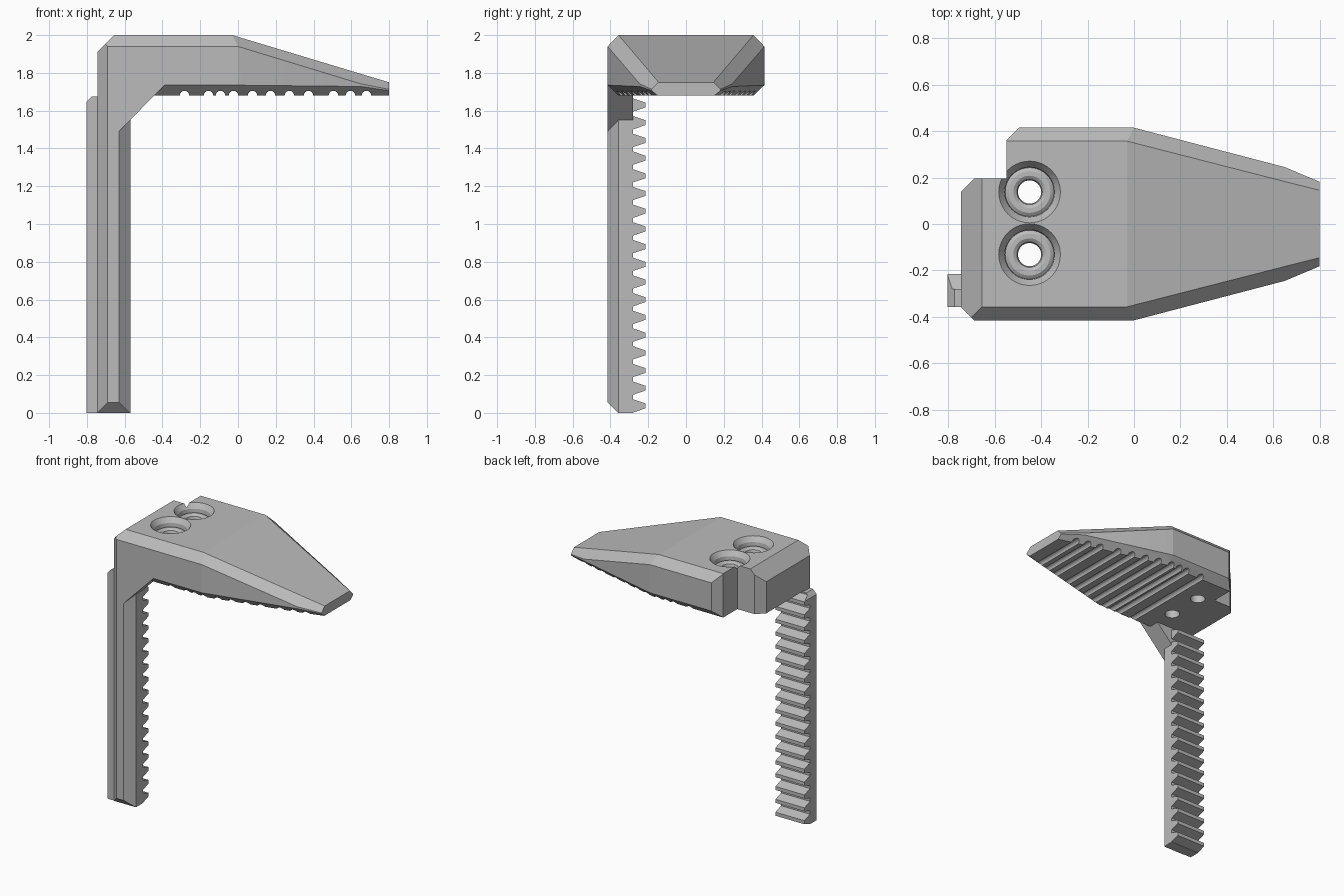
import bpy, bmesh, math
from mathutils import Vector

cube = bpy.data.objects.get("Cube")
if cube:
    bpy.data.objects.remove(cube, do_unlink=True)

grey = bpy.data.materials.new("matte_grey")
grey.use_nodes = True
grey.diffuse_color = (0.5, 0.5, 0.5, 1)
grey.node_tree.nodes["Principled BSDF"].inputs["Base Color"].default_value = (0.5, 0.5, 0.5, 1)


def finish(bm, name):
    """Turn a bmesh into a named object with the grey material."""
    bmesh.ops.recalc_face_normals(bm, faces=bm.faces)
    mesh = bpy.data.meshes.new(name)
    bm.to_mesh(mesh)
    bm.free()
    mesh.materials.append(grey)
    obj = bpy.data.objects.new(name, mesh)
    bpy.context.collection.objects.link(obj)
    return obj


def loft(bm, rings):
    """Skin equal-length rings and cap both ends."""
    rows = [[bm.verts.new(p) for p in ring] for ring in rings]
    n = len(rows[0])
    for a, b in zip(rows, rows[1:]):
        for i in range(n):
            j = (i + 1) % n
            bm.faces.new((a[i], a[j], b[j], b[i]))
    bm.faces.new(rows[0])
    bm.faces.new(rows[-1])


def slice_off(bm, point, normal):
    """Cut away everything on the normal side of a plane and close the cut."""
    cut = bmesh.ops.bisect_plane(bm, geom=bm.verts[:] + bm.edges[:] + bm.faces[:],
                                 plane_co=point, plane_no=Vector(normal).normalized(),
                                 clear_outer=True)
    edges = [e for e in cut["geom_cut"] if isinstance(e, bmesh.types.BMEdge)]
    bmesh.ops.holes_fill(bm, edges=edges, sides=0)


def subtract(obj, cutter):
    """Apply a boolean cut and discard the cutter."""
    cutter.hide_render = True
    mod = obj.modifiers.new("cut", "BOOLEAN")
    mod.operation, mod.solver, mod.object = "DIFFERENCE", "EXACT", cutter
    bpy.context.view_layer.objects.active = obj
    bpy.ops.object.modifier_apply(modifier=mod.name)
    bpy.data.objects.remove(cutter, do_unlink=True)


def section(xs, ys, zs):
    """Half section, listed top, upper side, lower side, bottom; mirrored in y."""
    half = list(zip(xs, ys, zs))
    return half + [(x, -y, z) for x, y, z in reversed(half)]


# Head: eight-sided sections running along x, tapering to the tip
full_y = (0.357, 0.415, 0.415, 0.357)
full_z = (2.0, 1.94, 1.735, 1.68)
bm = bmesh.new()
loft(bm, [
    section((-0.745,) * 4, full_y, full_z),
    section((-0.03, 0, 0, 0), full_y, full_z),
    section((0.65,) * 4, (0.183, 0.245, 0.245, 0.195), (1.795, 1.742, 1.728, 1.68)),
    section((0.8,) * 4, (0.145, 0.182, 0.182, 0.15), (1.75, 1.713, 1.706, 1.68)),
])
slice_off(bm, (-0.745, 0, 1.91), (-1, 0, 1))
slice_off(bm, (-0.745, -0.36, 0), (-1, -1, 0))
head = finish(bm, "head")

# Stepped corner at the rear of the head
notch = [(-0.9, -0.015), (-0.69, 0.195), (-0.55, 0.195),
         (-0.55, 0.36), (-0.41, 0.5), (-0.9, 0.5)]
bm = bmesh.new()
loft(bm, [[(x, y, z) for x, y in notch] for z in (1.5, 2.2)])
subtract(head, finish(bm, "notch_cutter"))

# Grip grooves across the underside
bm = bmesh.new()
for gx in (-0.283, -0.156, -0.093, -0.024, 0.077, 0.172, 0.272, 0.373, 0.505, 0.595, 0.68):
    loft(bm, [[(gx + 0.025 * math.cos(a * math.pi / 8), y, 1.68 + 0.025 * math.sin(a * math.pi / 8))
               for a in range(16)] for y in (-0.6, 0.6)])
subtract(head, finish(bm, "groove_cutter"))

# Two countersunk bolt holes
bolt = [(0.05, 1.5), (0.05, 1.92), (0.055, 1.935), (0.07, 1.945),
        (0.09, 1.945), (0.105, 1.935), (0.108, 1.965), (0.133, 2.0), (0.133, 2.1)]
bm = bmesh.new()
for by in (-0.132, 0.138):
    loft(bm, [[(-0.45 + r * math.cos(a * math.pi / 20), by + r * math.sin(a * math.pi / 20), z)
               for a in range(40)] for r, z in bolt])
subtract(head, finish(bm, "bolt_hole_cutter"))

# Leg column with bevelled front edges and foot
column = [(-0.745, -0.3), (-0.745, -0.36), (-0.69, -0.415),
          (-0.63, -0.415), (-0.57, -0.357), (-0.57, -0.3)]
bm = bmesh.new()
loft(bm, [[(x, y, z) for x, y in column] for z in (0, 1.735)])
slice_off(bm, (0, -0.36, 0), (0, -1, -1))
finish(bm, "leg_column")

# Rack on the back of the leg: one toothed profile extruded across x
pitch, count = 0.0937, 18
profile = [(-0.357, 0), (-0.28, 0)]
for i in range(count):
    mid = 0.037 + i * pitch
    profile += [(-0.28, mid - 0.035), (-0.215, mid - 0.013),
                (-0.215, mid + 0.013), (-0.28, mid + 0.035)]
profile += [(-0.28, 1.675), (-0.357, 1.675)]
bm = bmesh.new()
loft(bm, [[(x, y, z) for y, z in profile] for x in (-0.803, -0.57)])
slice_off(bm, (-0.803, 0, 1.645), (-1, 0, 1))
finish(bm, "leg_rack")

# Sloped brace between leg and head
brace = [(-0.63, 1.735), (-0.63, 1.49), (-0.39, 1.735)]
bm = bmesh.new()
loft(bm, [[(x, y, z) for x, z in brace] for y in (-0.415, -0.28)])
finish(bm, "leg_brace")

# Smooth the round bolt holes, keep every bevel crisp
bpy.ops.object.select_all(action="DESELECT")
head.select_set(True)
bpy.context.view_layer.objects.active = head
bpy.ops.object.shade_smooth_by_angle(angle=math.radians(12))
